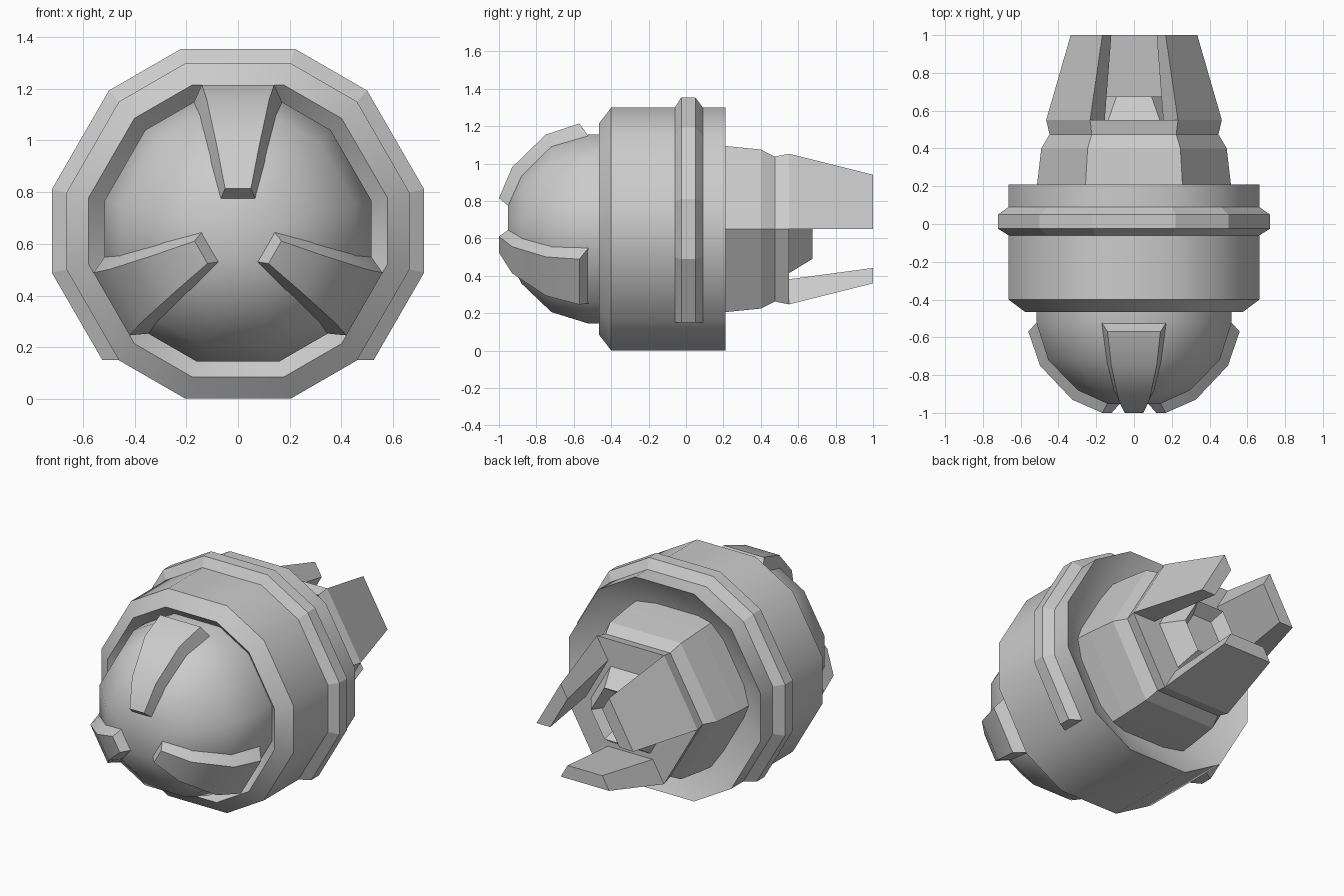
import bpy, bmesh
from math import sin, cos, radians, pi

if "Cube" in bpy.data.objects:
    bpy.data.objects.remove(bpy.data.objects["Cube"])

ZC = 0.65  # height of the long axis
# twelve sides with alternating 35 and 25 degree spans, and a plain hexagon
TWELVE = [radians(60 * k + 30 + s * 17.4) for k in range(6) for s in (-1, 1)]
HEX = [radians(60 * k) for k in range(6)]


def finish(name, bm, smooth=None):
    bmesh.ops.recalc_face_normals(bm, faces=bm.faces)
    me = bpy.data.meshes.new(name)
    bm.to_mesh(me)
    bm.free()
    ob = bpy.data.objects.new(name, me)
    bpy.context.collection.objects.link(ob)
    if smooth:
        bpy.ops.object.select_all(action='DESELECT')
        ob.select_set(True)
        bpy.context.view_layer.objects.active = ob
        bpy.ops.object.shade_smooth_by_angle(angle=radians(smooth))
    return ob


def loft(bm, loops, closed=False):
    """Skin a list of equal point loops, capping both ends unless closed."""
    rings = [[bm.verts.new(p) for p in lp] for lp in loops]
    pairs = list(zip(rings, rings[1:]))
    if closed:
        pairs.append((rings[-1], rings[0]))
    else:
        bm.faces.new(rings[0])
        bm.faces.new(rings[-1])
    n = len(rings[0])
    for a, b in pairs:
        for i in range(n):
            j = (i + 1) % n
            bm.faces.new((a[i], a[j], b[j], b[i]))


def turned(profile, angles):
    """Loops around the y axis from (y, radius) pairs."""
    return [[(r * cos(a), y, ZC + r * sin(a)) for a in angles] for y, r in profile]


def lathe(name, profile, angles, smooth=None, closed=False):
    bm = bmesh.new()
    loft(bm, turned(profile, angles), closed)
    return finish(name, bm, smooth)


# main drum with front lip and hollow back
lathe("drum", [(-0.40, 0.525), (-0.465, 0.592), (-0.40, 0.68), (0.21, 0.68),
               (0.08, 0.46)], TWELVE, 35)

# rounded nose
lathe("nose_dome", [(-0.38, 0.53), (-0.52, 0.53), (-0.72, 0.465), (-0.88, 0.305),
                    (-0.953, 0.14)], TWELVE, 38)

# raised belt, cut off flat near the bottom
bm = bmesh.new()
loft(bm, turned([(-0.06, 0.66), (-0.06, 0.68), (-0.025, 0.738), (0.05, 0.738),
                 (0.09, 0.68), (0.09, 0.66)], TWELVE), True)
cut = bmesh.ops.bisect_plane(bm, geom=bm.verts[:] + bm.edges[:] + bm.faces[:],
                             plane_co=(0, 0, 0.15), plane_no=(0, 0, -1), clear_outer=True)
bmesh.ops.holes_fill(bm, edges=[e for e in bm.edges if e.is_boundary])
finish("belt", bm)

# three tapered ribs over the nose: outer (y, r, half width), inner (y, r, half width)
RIB = [((-0.57, 0.565, 0.14), (-0.52, 0.495, 0.172)),
       ((-0.75, 0.505, 0.12), (-0.72, 0.43, 0.147)),
       ((-0.93, 0.33, 0.082), (-0.88, 0.27, 0.107)),
       ((-1.0, 0.165, 0.05), (-0.945, 0.12, 0.068))]
for k in range(3):
    t = radians(120 * k)
    bm = bmesh.new()
    loops = []
    for (y1, r1, w1), (y0, r0, w0) in RIB:
        loops.append([(x * cos(t) - r * sin(t), y, ZC + x * sin(t) + r * cos(t))
                      for x, y, r in ((-w0, y0, r0), (-w1, y1, r1), (w1, y1, r1), (w0, y0, r0))])
    loft(bm, loops)
    finish(f"nose_rib_{k + 1}", bm, 35)

# hexagonal neck and collar
lathe("neck", [(0.05, 0.525), (0.21, 0.513), (0.40, 0.491), (0.475, 0.447),
               (0.55, 0.465)], HEX)

# small hollow nozzle between the prongs
lathe("nozzle", [(0.54, 0.28), (0.675, 0.185), (0.60, 0.13)], HEX)

# three prongs continuing every other side of the hexagon
for k, mid in enumerate((30, 150, 270)):
    a, b = radians(mid - 30), radians(mid + 30)
    bm = bmesh.new()
    loft(bm, [[(r * cos(t), y, ZC + r * sin(t)) for r, t in
               ((ro, a), (ro, b), (ri, b), (ri, a))]
              for y, ro, ri in ((0.55, 0.465, 0.31), (1.0, 0.335, 0.24))])
    finish(f"prong_{k + 1}", bm)
